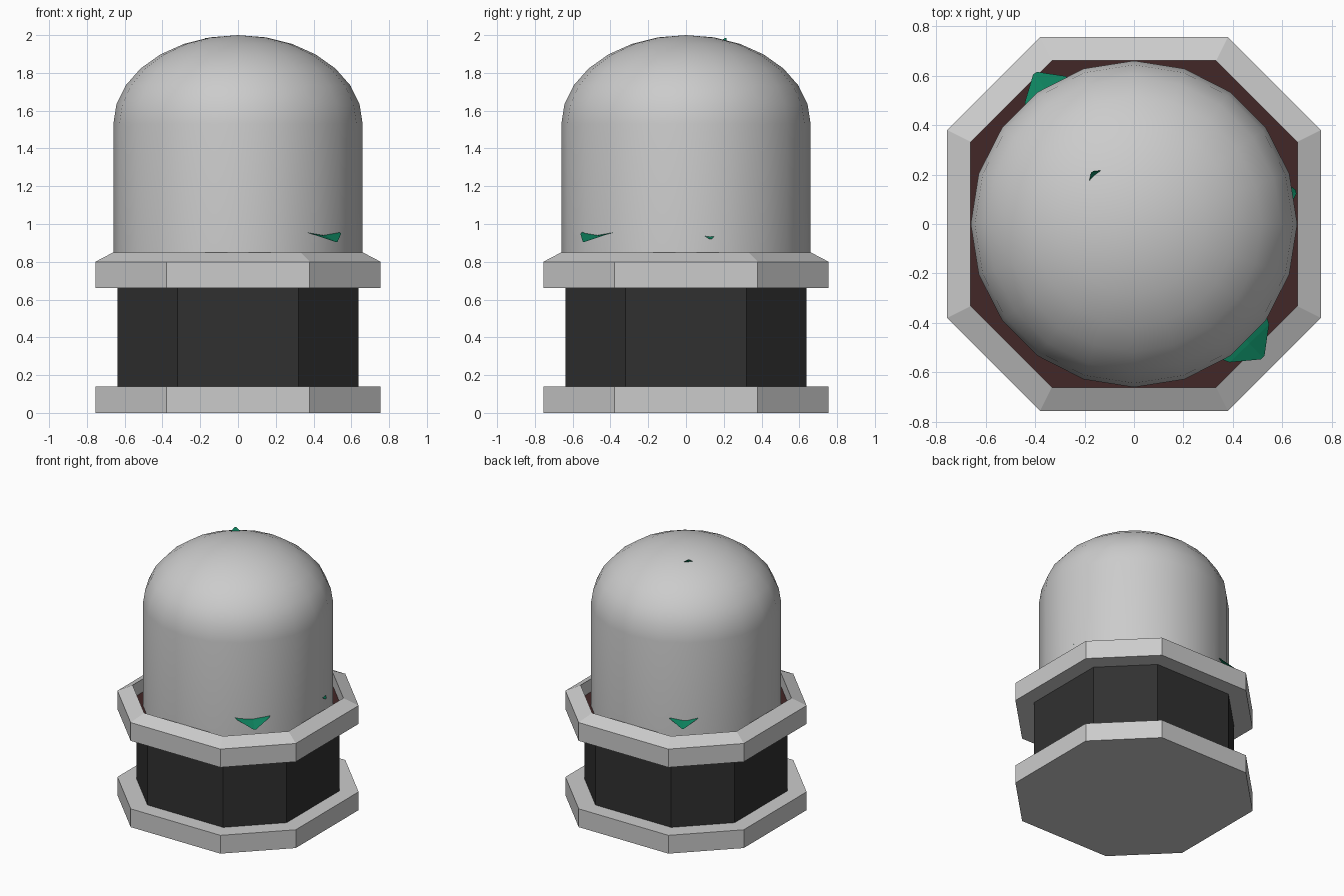
import bpy, bmesh
from math import sin, cos, pi, radians
from mathutils import Vector

if "Cube" in bpy.data.objects:
    bpy.data.objects.remove(bpy.data.objects["Cube"])


def material(name, rgb):
    m = bpy.data.materials.new(name)
    m.diffuse_color = (*rgb, 1)
    m.use_nodes = True
    m.node_tree.nodes["Principled BSDF"].inputs["Base Color"].default_value = m.diffuse_color
    return m


def make_object(name, bm, mat=None, fix_normals=True):
    if fix_normals:
        bmesh.ops.recalc_face_normals(bm, faces=bm.faces)
    mesh = bpy.data.meshes.new(name)
    bm.to_mesh(mesh)
    bm.free()
    ob = bpy.data.objects.new(name, mesh)
    bpy.context.collection.objects.link(ob)
    if mat:
        mesh.materials.append(mat)
    return ob


def octagon(half, z):
    # square with clipped corners, as in the planter outline
    h, k = half, half * 0.503
    return [Vector((x, y, z)) for x, y in
            ((h, -k), (h, k), (k, h), (-k, h), (-h, k), (-h, -k), (-k, -h), (k, -h))]


def stack(name, rings, mat=None, cap_bottom=True, cap_top=True, closed=False):
    # bridge a list of equal-sized point rings
    bm = bmesh.new()
    loops = [[bm.verts.new(p) for p in ring] for ring in rings]
    n = len(loops[0])
    pairs = list(zip(loops, loops[1:]))
    if closed:
        pairs.append((loops[-1], loops[0]))
    for a, b in pairs:
        for i in range(n):
            j = (i + 1) % n
            bm.faces.new((a[i], a[j], b[j], b[i]))
    if cap_bottom:
        bm.faces.new(loops[0][::-1])
    if cap_top:
        bm.faces.new(loops[-1])
    return make_object(name, bm, mat)


black = material("planter_black", (0.03, 0.03, 0.03))
brown = material("soil_brown", (0.055, 0.02, 0.02))
green = material("leaf_green", (0.004, 0.22, 0.11))

# Planter: foot slab, dark body, bevelled rim and soil
stack("planter_foot", [octagon(0.755, 0), octagon(0.755, 0.14)])
stack("planter_body", [octagon(0.637, 0.14), octagon(0.637, 0.66)], black)
stack("planter_rim", [octagon(0.637, 0.66), octagon(0.755, 0.66), octagon(0.755, 0.80),
                      octagon(0.66, 0.85), octagon(0.66, 0.74)],
      cap_bottom=False, cap_top=False)
stack("soil", [octagon(0.66, 0.74), octagon(0.66, 0.75)], brown)

# Glass dome: 20-sided cylinder with a flattened cap
SIDES, R, SHOULDER, CAP = 20, 0.66, 1.53, 0.47
profile = [(R, 0.75)] + [(R * cos(a), SHOULDER + CAP * sin(a))
                         for a in (i * pi / 14 for i in range(7))]
bm = bmesh.new()
loops = [[bm.verts.new((r * cos(2 * pi * i / SIDES), r * sin(2 * pi * i / SIDES), z))
          for i in range(SIDES)] for r, z in profile]
top = bm.verts.new((0, 0, SHOULDER + CAP))
for a, b in zip(loops, loops[1:]):
    for i in range(SIDES):
        j = (i + 1) % SIDES
        bm.faces.new((a[i], a[j], b[j], b[i]))
for i in range(SIDES):
    bm.faces.new((loops[-1][i], loops[-1][(i + 1) % SIDES], top))
dome = make_object("glass_dome", bm)
bpy.context.view_layer.objects.active = dome
dome.select_set(True)
bpy.ops.object.shade_smooth_by_angle(angle=radians(40))

# Stem
stem_path = [(0, 0, 0.74, 0.04), (0.02, 0.01, 1.1, 0.03), (-0.03, 0.05, 1.45, 0.015)]
stack("plant_stem", [[Vector((x + r * cos(a), y + r * sin(a), z))
                      for a in (i * pi / 3 for i in range(6))]
                     for x, y, z, r in stem_path], green)


# Leaves: folded blades along a bent spine from base through mid to tip
def leaf(name, base, mid, tip, width):
    base, mid, tip = map(Vector, (base, mid, tip))
    side = (tip - base).cross(Vector((0, 0, 1))).normalized()
    bm = bmesh.new()
    rows = []
    for t, w in ((0, 0.08), (0.3, 0.3), (0.55, 0.85), (0.75, 1.0), (0.9, 0.65), (1, 0.06)):
        p = base * (1 - t) ** 2 + mid * 2 * t * (1 - t) + tip * t * t
        lift = Vector((0, 0, 0.12 * w * width))
        rows.append([bm.verts.new(q) for q in
                     (p - side * w * width + lift, p, p + side * w * width + lift)])
    for a, b in zip(rows, rows[1:]):
        for i in (0, 1):
            bm.faces.new((a[i], a[i + 1], b[i + 1], b[i]))
    make_object(name, bm, green)


leaves = [
    ((0, 0, 0.80), (0.25, -0.25, 1.08), (0.52, -0.54, 0.905), 0.17),
    ((0, 0, 0.80), (-0.2, 0.28, 1.08), (-0.40, 0.61, 0.905), 0.15),
    ((0, 0, 0.90), (0.35, 0.05, 1.2), (0.655, 0.13, 0.92), 0.13),
    ((0, 0, 0.90), (-0.3, -0.2, 1.25), (-0.52, -0.30, 1.05), 0.14),
    ((0, 0, 1.10), (0.1, -0.25, 1.5), (0.15, -0.5, 1.40), 0.14),
    ((0, 0, 1.15), (0.2, 0.2, 1.6), (0.35, 0.35, 1.50), 0.14),
    ((-0.03, 0.05, 1.40), (-0.05, 0.08, 1.75), (-0.17, 0.21, 1.985), 0.08),
    ((-0.03, 0.05, 1.35), (-0.2, 0.0, 1.7), (-0.42, -0.06, 1.62), 0.13),
]
for n, spec in enumerate(leaves, 1):
    leaf(f"leaf_{n}", *spec)
